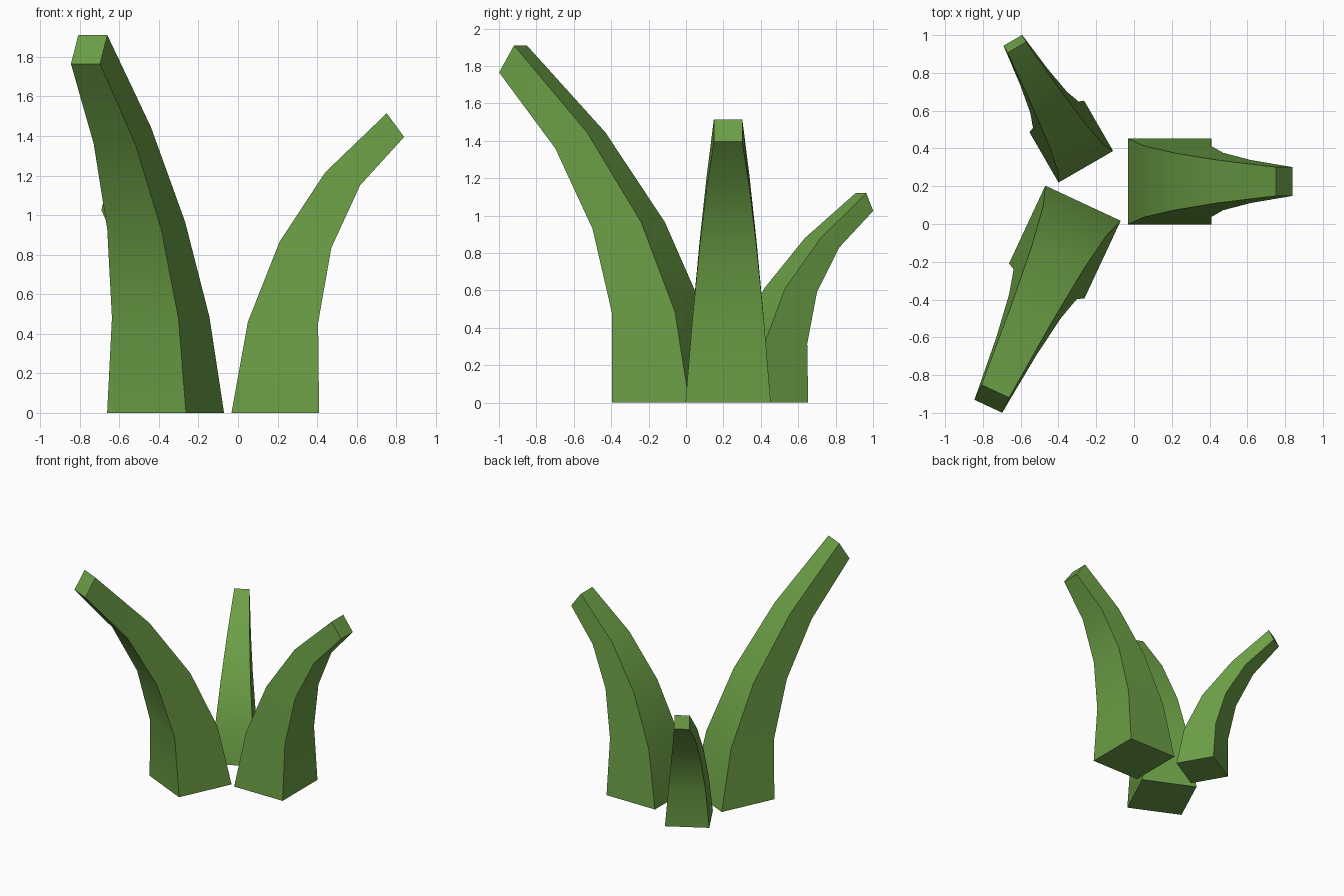
import bpy, bmesh, math
from mathutils import Vector

if "Cube" in bpy.data.objects:
    bpy.data.objects.remove(bpy.data.objects["Cube"])

green = bpy.data.materials.new("leaf green")
green.diffuse_color = (0.147, 0.342, 0.060, 1)
green.use_nodes = True
green.node_tree.nodes["Principled BSDF"].inputs["Base Color"].default_value = green.diffuse_color


def leaf(name, origin, angle, w_base, w_tip, inner, outer):
    """Curved tapering four-sided blade. inner/outer: (distance out, height) pairs."""
    a = math.radians(angle)
    out = Vector((math.cos(a), math.sin(a), 0))
    side = Vector((math.sin(a), -math.cos(a), 0))
    base = Vector((*origin, 0))
    bm = bmesh.new()
    rings = []
    last = len(inner) - 1
    for i, (p, q) in enumerate(zip(inner, outer)):
        w = w_base + (w_tip - w_base) * i / last
        rings.append([bm.verts.new(base + out * r + side * s * w + Vector((0, 0, z)))
                      for (r, z), s in ((p, -1), (p, 1), (q, 1), (q, -1))])
    for lo, hi in zip(rings, rings[1:]):
        for k in range(4):
            n = (k + 1) % 4
            bm.faces.new((lo[k], lo[n], hi[n], hi[k]))
    bm.faces.new(rings[0])
    bm.faces.new(rings[-1])
    bmesh.ops.recalc_face_normals(bm, faces=bm.faces)
    mesh = bpy.data.meshes.new(name)
    bm.to_mesh(mesh)
    bm.free()
    mesh.materials.append(green)
    ob = bpy.data.objects.new(name, mesh)
    bpy.context.collection.objects.link(ob)
    # smooth along the bend, sharp at the four long edges
    bpy.ops.object.select_all(action='DESELECT')
    ob.select_set(True)
    bpy.context.view_layer.objects.active = ob
    bpy.ops.object.shade_smooth_by_angle(angle=math.radians(35))


# medium leaf, leaning right
leaf("right_leaf", (-0.033, 0.225), 0, 0.228, 0.076,
     [(0, 0), (0.083, 0.46), (0.243, 0.865), (0.473, 1.215), (0.785, 1.515)],
     [(0.443, 0), (0.438, 0.455), (0.505, 0.835), (0.65, 1.15), (0.873, 1.395)])
# tall leaf, leaning front left
leaf("front_leaf", (-0.27, 0.11), 245, 0.22, 0.081,
     [(0, 0), (0.10, 0.485), (0.316, 0.965), (0.651, 1.445), (1.098, 1.91)],
     [(0.455, 0), (0.472, 0.48), (0.603, 0.93), (0.839, 1.36), (1.186, 1.765)])
# small leaf, leaning back left
leaf("back_leaf", (-0.255, 0.303), 120, 0.167, 0.057,
     [(0, 0), (0.054, 0.315), (0.197, 0.61), (0.433, 0.88), (0.73, 1.12)],
     [(0.308, 0), (0.318, 0.315), (0.394, 0.59), (0.548, 0.83), (0.773, 1.025)])
